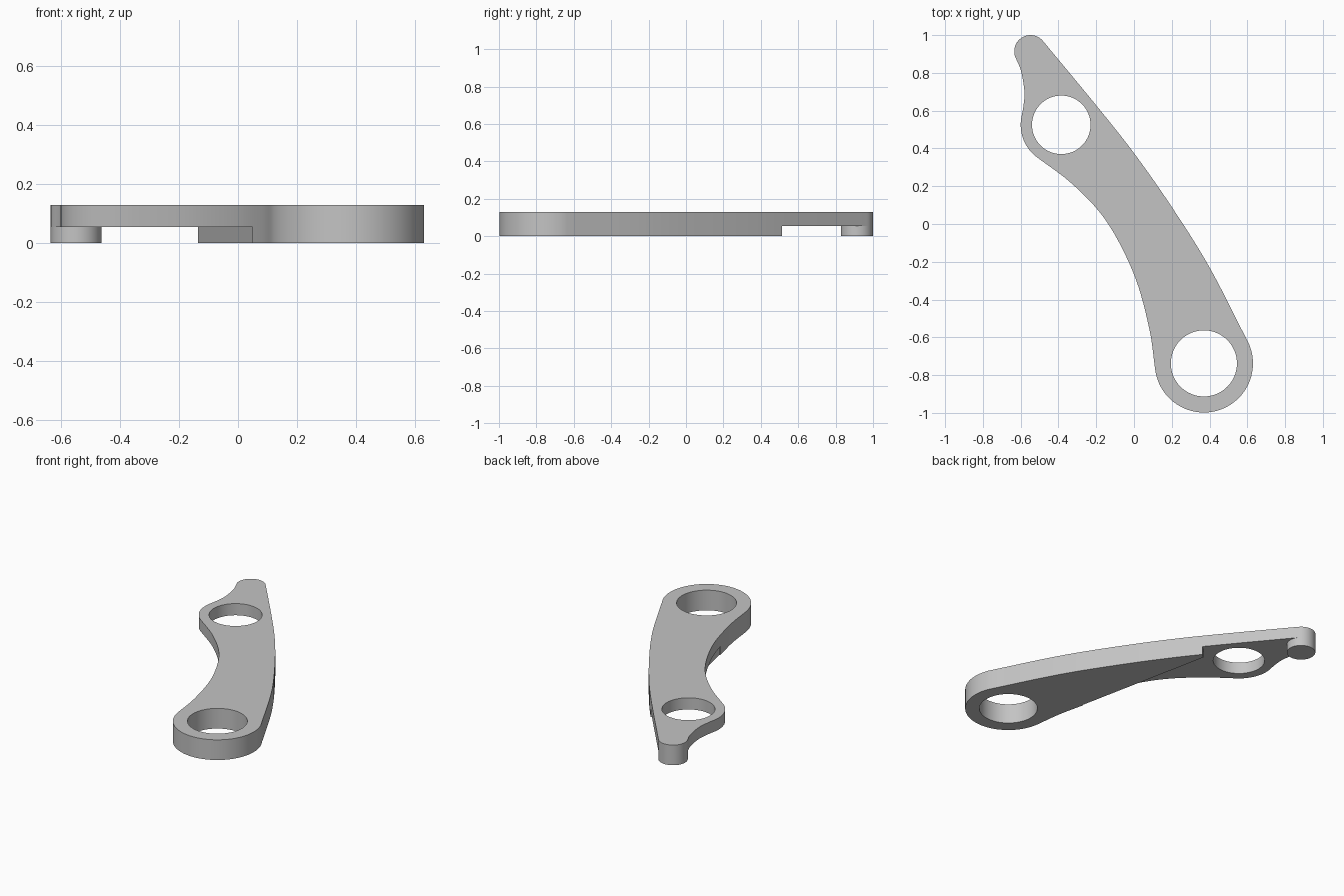
import bpy, bmesh, math
from mathutils import Vector

if "Cube" in bpy.data.objects:
    bpy.data.objects.remove(bpy.data.objects["Cube"], do_unlink=True)

TOP, LEDGE = 0.13, 0.055
PIVOT = (0.37, -0.738)
EYE = (-0.385, 0.525)
TIP = (-0.548, 0.914)

grey = bpy.data.materials.new("plain grey")
grey.use_nodes = True
colour = (0.55, 0.55, 0.55, 1)
grey.diffuse_color = colour
grey.node_tree.nodes["Principled BSDF"].inputs["Base Color"].default_value = colour


def arc(centre, radius, start, end, steps):
    """Points on an arc, angles in degrees."""
    angles = [math.radians(start + (end - start) * i / steps) for i in range(steps + 1)]
    return [Vector((centre[0] + radius * math.cos(a), centre[1] + radius * math.sin(a)))
            for a in angles]


def smooth_path(points, steps=8):
    """Smooth curve through the points, without its two end points."""
    p = [Vector(q) for q in points]
    p = [2 * p[0] - p[1]] + p + [2 * p[-1] - p[-2]]
    result = []
    for a, b, c, d in zip(p, p[1:], p[2:], p[3:]):
        for i in range(steps):
            t = i / steps
            result.append(0.5 * (2 * b + (c - a) * t + (2 * a - 5 * b + 4 * c - d) * t * t
                                 + (3 * b - a - 3 * c + d) * t ** 3))
    return result[1:]


def prism(name, outline, low, high):
    """Extrude a flat outline between two heights."""
    bm = bmesh.new()
    base = bm.faces.new([bm.verts.new((x, y, low)) for x, y in outline])
    top = bmesh.ops.extrude_face_region(bm, geom=[base])["geom"]
    bmesh.ops.translate(bm, vec=(0, 0, high - low),
                        verts=[v for v in top if isinstance(v, bmesh.types.BMVert)])
    bmesh.ops.recalc_face_normals(bm, faces=bm.faces)
    mesh = bpy.data.meshes.new(name)
    bm.to_mesh(mesh)
    bm.free()
    mesh.materials.append(grey)
    obj = bpy.data.objects.new(name, mesh)
    bpy.context.collection.objects.link(obj)
    return obj


def cut(target, cutter):
    mod = target.modifiers.new(cutter.name, "BOOLEAN")
    mod.operation = "DIFFERENCE"
    mod.solver = "EXACT"
    mod.object = cutter
    bpy.context.view_layer.objects.active = target
    bpy.ops.object.modifier_apply(modifier=mod.name)
    bpy.data.objects.remove(cutter, do_unlink=True)


# Lever outline, counter-clockwise from the big round end
big_end = arc(PIVOT, 0.26, 188, 383, 40)
tip_end = arc(TIP, 0.086, 38, 200, 20)
eye_end = arc(EYE, 0.215, 172, 230, 14)
outer_edge = smooth_path([big_end[-1], (0.4, -0.23), (0.2, 0.09), (0, 0.375),
                          (-0.2, 0.628), tip_end[0]])
neck = smooth_path([tip_end[-1], (-0.598, 0.81), (-0.58, 0.7), (-0.586, 0.62), eye_end[0]], 5)
inner_edge = smooth_path([eye_end[-1], (-0.325, 0.21), (-0.145, 0.013),
                          (0, -0.267), (0.08, -0.55), big_end[0]])
lever = prism("lever_plate", big_end + outer_edge + tip_end + neck + eye_end + inner_edge, 0, TOP)

# Underside recess that thins the upper part
recess = [(0.055, -0.42), (-0.135, 0.49), (-0.105, 0.515), (0.1, 0.69),
          (0.1, 1.2), (-1, 1.2), (-1, -0.42)]
cut(lever, prism("recess_cutter", recess, -0.1, LEDGE))

# Two through holes
for name, centre, radius in (("pivot_hole", PIVOT, 0.175), ("eye_hole", EYE, 0.155)):
    cut(lever, prism(name, arc(centre, radius, 0, 360, 64)[:-1], -0.1, TOP + 0.1))

# Short pin below the tip
pin = prism("tip_pin", arc(TIP, 0.086, 0, 360, 48)[:-1], 0, LEDGE)

for obj in (lever, pin):
    bpy.ops.object.select_all(action="DESELECT")
    obj.select_set(True)
    bpy.context.view_layer.objects.active = obj
    bpy.ops.object.shade_smooth_by_angle(angle=math.radians(30))
